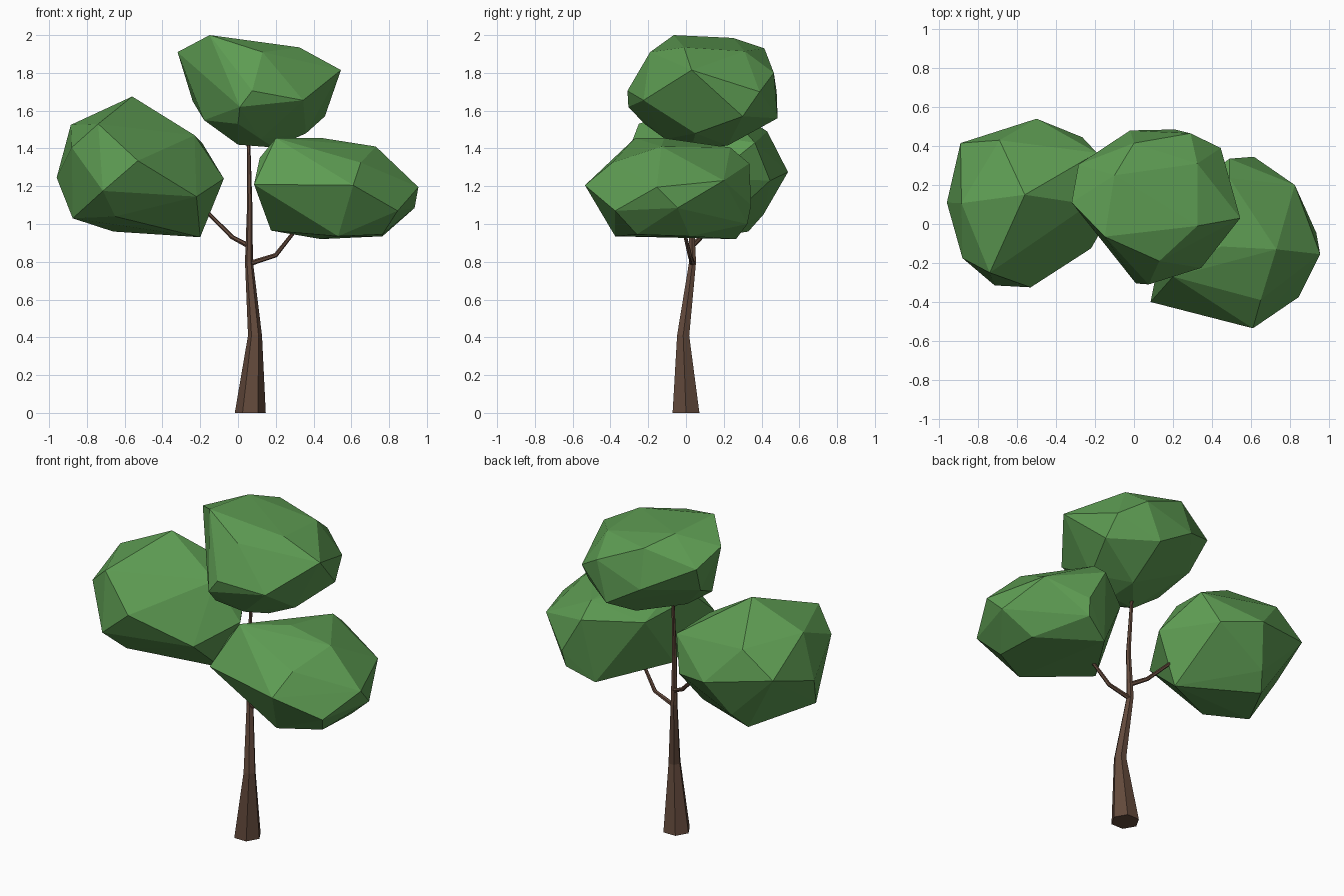
import bpy, bmesh, math
from mathutils import Vector


def material(name, rgb):
    m = bpy.data.materials.new(name)
    m.diffuse_color = (*rgb, 1)
    return m


LEAF = material("leaf_green", (0.11, 0.33, 0.085))
BARK = material("bark_brown", (0.125, 0.068, 0.045))


def finish(bm, name, mat):
    bmesh.ops.recalc_face_normals(bm, faces=bm.faces[:])
    me = bpy.data.meshes.new(name)
    bm.to_mesh(me)
    bm.free()
    me.materials.append(mat)
    ob = bpy.data.objects.new(name, me)
    bpy.context.collection.objects.link(ob)
    return ob


def limb(name, path, sides=6):
    """Tapered faceted tube along (x, y, z, radius) stations."""
    bm = bmesh.new()
    pts = [Vector(p[:3]) for p in path]
    rings = []
    for i, p in enumerate(pts):
        d = pts[min(i + 1, len(pts) - 1)] - pts[max(i - 1, 0)]
        if i == 0 and p.z == 0:
            d = Vector((0, 0, 1))          # flat foot on the ground
        q = Vector((0, 0, 1)).rotation_difference(d.normalized())
        ring = []
        for k in range(sides):
            a = math.tau * k / sides
            ring.append(bm.verts.new(p + q @ Vector((math.cos(a), math.sin(a), 0)) * path[i][3]))
        rings.append(ring)
    for a, b in zip(rings, rings[1:]):
        for k in range(sides):
            j = (k + 1) % sides
            bm.faces.new((a[k], a[j], b[j], b[k]))
    bm.faces.new(rings[0][::-1])
    bm.faces.new(rings[-1])
    return finish(bm, name, BARK)


def leaf_clump(name, corners):
    """Faceted boulder-like clump: convex hull of its corner points."""
    bm = bmesh.new()
    for c in corners:
        bm.verts.new(c)
    bmesh.ops.convex_hull(bm, input=bm.verts[:])
    loose = [v for v in bm.verts if not v.link_faces]
    bmesh.ops.delete(bm, geom=loose, context='VERTS')
    return finish(bm, name, LEAF)


# Trunk and two side branches
limb("trunk", [(.065, 0, 0, .082), (.09, -.015, .41, .037), (.058, .035, .8, .021),
               (.062, .025, 1.1, .014), (.055, .05, 1.47, .009)])
limb("left_branch", [(.055, .035, .885, .014), (-.03, .08, .93, .012), (-.2, .14, 1.1, .009)])
limb("right_branch", [(.06, .035, .79, .014), (.2, .02, .835, .012), (.33, -.02, 1.0, .009)])

# Left leaf clump
leaf_clump("left_leaves", [
    (-.56, .15, 1.675), (-.50, .54, 1.275), (-.89, .415, 1.34), (-.96, .11, 1.245),
    (-.885, .107, 1.525), (-.74, -.25, 1.53), (-.88, -.175, 1.405), (-.715, -.315, 1.175),
    (-.53, -.325, 1.335), (-.875, -.03, 1.03), (-.65, -.17, 1.04), (-.66, .33, .96),
    (-.2, .12, .93), (-.075, .13, 1.24), (-.22, -.125, 1.145), (-.265, .445, 1.23),
    (-.19, .365, 1.43), (-.23, .1, 1.47), (-.6, .41, 1.05), (-.69, .43, 1.49)])

# Top leaf clump
leaf_clump("top_leaves", [
    (-.15, -.065, 2.0), (-.1, .25, 1.985), (.325, -.01, 1.935), (.325, .31, 1.915),
    (0, .415, 1.93), (.13, -.19, 1.91), (.545, .03, 1.815), (-.32, .11, 1.91),
    (-.285, .305, 1.83), (-.02, .48, 1.7), (.21, .485, 1.56), (.29, .465, 1.8),
    (.46, .3, 1.57), (.445, .39, 1.7), (.075, -.31, 1.705), (.01, -.305, 1.62),
    (.345, -.225, 1.655), (-.18, .0, 1.55), (-.24, .2, 1.65), (0, -.01, 1.42),
    (0, -.22, 1.53), (.12, -.11, 1.45), (.19, .03, 1.405), (.19, .22, 1.415),
    (.36, .05, 1.48)])

# Right leaf clump
leaf_clump("right_leaves", [
    (.2, -.27, 1.455), (.445, -.115, 1.455), (.73, -.13, 1.41), (.61, -.535, 1.205),
    (.085, -.4, 1.21), (.115, -.25, 1.35), (.955, -.155, 1.195), (.935, -.045, 1.085),
    (.845, -.375, 1.07), (.825, .2, 1.23), (.615, .345, 1.1), (.49, .335, 1.32),
    (.49, .235, 1.405), (.765, .02, .935), (.765, -.26, .945), (.6, .325, 1.0),
    (.44, .265, .92), (.53, -.375, .935), (.175, -.13, .965), (.65, -.39, 1.325),
    (.2, .12, 1.3)])
